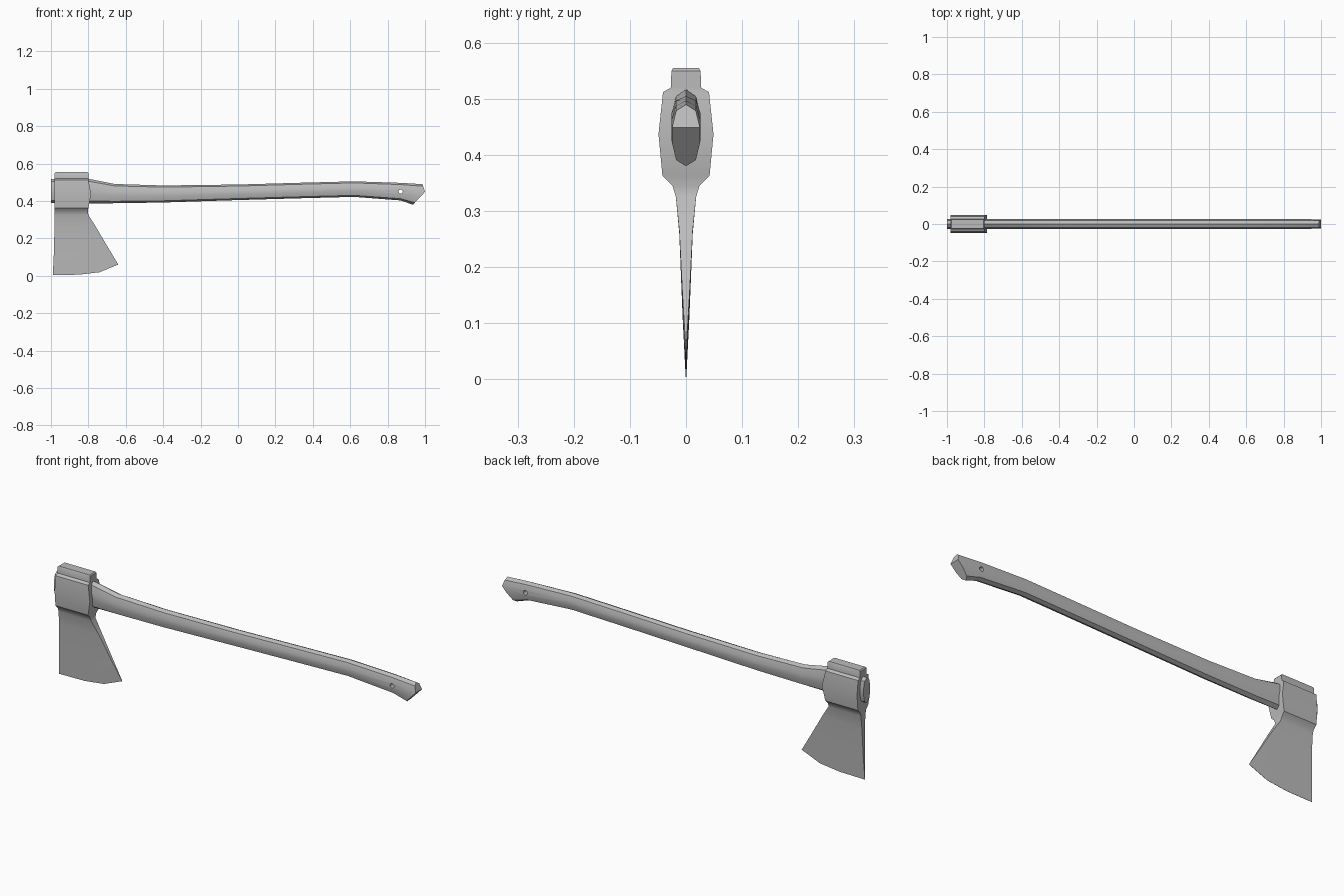
import bpy
import bmesh
import math

cube = bpy.data.objects.get("Cube")
if cube:
    bpy.data.objects.remove(cube, do_unlink=True)

grey = bpy.data.materials.new("plain grey")
grey.use_nodes = True
colour = (0.5, 0.5, 0.5, 1)
grey.diffuse_color = colour
grey.node_tree.nodes["Principled BSDF"].inputs["Base Color"].default_value = colour


def loft(name, rings, cap):
    """Skin closed rings of equal length; cap lists the faces closing each end."""
    bm = bmesh.new()
    rows = [[bm.verts.new(p) for p in ring] for ring in rings]
    n = len(rows[0])
    for a, b in zip(rows, rows[1:]):
        for i in range(n):
            j = (i + 1) % n
            bm.faces.new((a[i], a[j], b[j], b[i]))
    for row in (rows[0], rows[-1]):
        for face in cap:
            bm.faces.new([row[i] for i in face])
    bmesh.ops.recalc_face_normals(bm, faces=bm.faces)
    mesh = bpy.data.meshes.new(name)
    bm.to_mesh(mesh)
    bm.free()
    mesh.materials.append(grey)
    obj = bpy.data.objects.new(name, mesh)
    bpy.context.collection.objects.link(obj)
    return obj


def select(obj):
    bpy.ops.object.select_all(action="DESELECT")
    obj.select_set(True)
    bpy.context.view_layer.objects.active = obj


def smooth(obj):
    select(obj)
    bpy.ops.object.shade_smooth_by_angle(angle=math.radians(30))


# Axe head: rows from poll to cutting edge
# (height, half thickness, back x, front x, share of the edge curve)
head_rows = [
    (0.555, 0.023, -0.975, -0.805, 0),
    (0.55, 0.026, -0.98, -0.80, 0),
    (0.52, 0.027, -0.98, -0.80, 0),
    (0.512, 0.041, -0.98, -0.80, 0),
    (0.437, 0.049, -0.98, -0.785, 0),
    (0.363, 0.042, -0.98, -0.80, 0),
    (0.345, 0.024, -0.98, -0.803, 0),
    (0.325, 0.018, -0.98, -0.80, 0),
    (0.26, 0.012, -0.981, -0.762, 0.1),
    (0.11, 0.006, -0.985, -0.692, 0.65),
    (0.004, 0.0006, -0.99, -0.64, 1),
]
edge_curve = [(0, 0), (0.4, 0.002), (0.71, 0.015), (1, 0.056)]


def head_ring(z, half, x0, x1, share):
    side = [(x0 + u * (x1 - x0), z + share * lift) for u, lift in edge_curve]
    return ([(x, -half, h) for x, h in side]
            + [(x, half, h) for x, h in reversed(side)])


head_cap = [(i, i + 1, 6 - i, 7 - i) for i in range(3)]
smooth(loft("axe_head", [head_ring(*row) for row in head_rows], head_cap))

# Handle: oval section swept along x (x, bottom, top)
right_side = [(0.7, 0.8), (1, 0.25), (1, -0.25), (0.7, -0.8)]
section = ([(0, 1)] + right_side + [(0, -1)]
           + [(-y, v) for y, v in reversed(right_side)])
stations = [
    (-1.0, 0.39, 0.517), (-0.79, 0.387, 0.517), (-0.66, 0.388, 0.491),
    (-0.4, 0.392, 0.483), (0, 0.405, 0.488), (0.35, 0.415, 0.498),
    (0.62, 0.422, 0.505), (0.87, 0.403, 0.497),
]
rings = [[(x, 0.026 * y, (low + high) / 2 + v * (high - low) / 2)
          for y, v in section] for x, low, high in stations]


# Slanted butt, running out to a blunt corner
def butt_x(v):
    return 0.935 + 0.052 * (v + 1) if v <= 0.25 else 1 - 0.018 * (v - 0.25)


rings.append([(butt_x(v), 0.025 * y, 0.435 + 0.055 * v) for y, v in section])
handle_cap = [(0, 1, 9), (4, 5, 6)] + [(i, i + 1, 9 - i, 10 - i) for i in (1, 2, 3)]
handle = loft("handle", rings, handle_cap)

# Lanyard hole through the grip
bpy.ops.mesh.primitive_cylinder_add(vertices=16, radius=0.011, depth=0.2,
                                    location=(0.87, 0, 0.45),
                                    rotation=(math.pi / 2, 0, 0))
cutter = bpy.context.object
cutter.name = "hole_cutter"
cutter.data.materials.append(grey)
cutter.hide_render = True
hole = handle.modifiers.new("lanyard_hole", "BOOLEAN")
hole.object = cutter
hole.operation = "DIFFERENCE"
hole.solver = "EXACT"
select(handle)
bpy.ops.object.modifier_apply(modifier=hole.name)
bpy.data.objects.remove(cutter, do_unlink=True)
smooth(handle)
